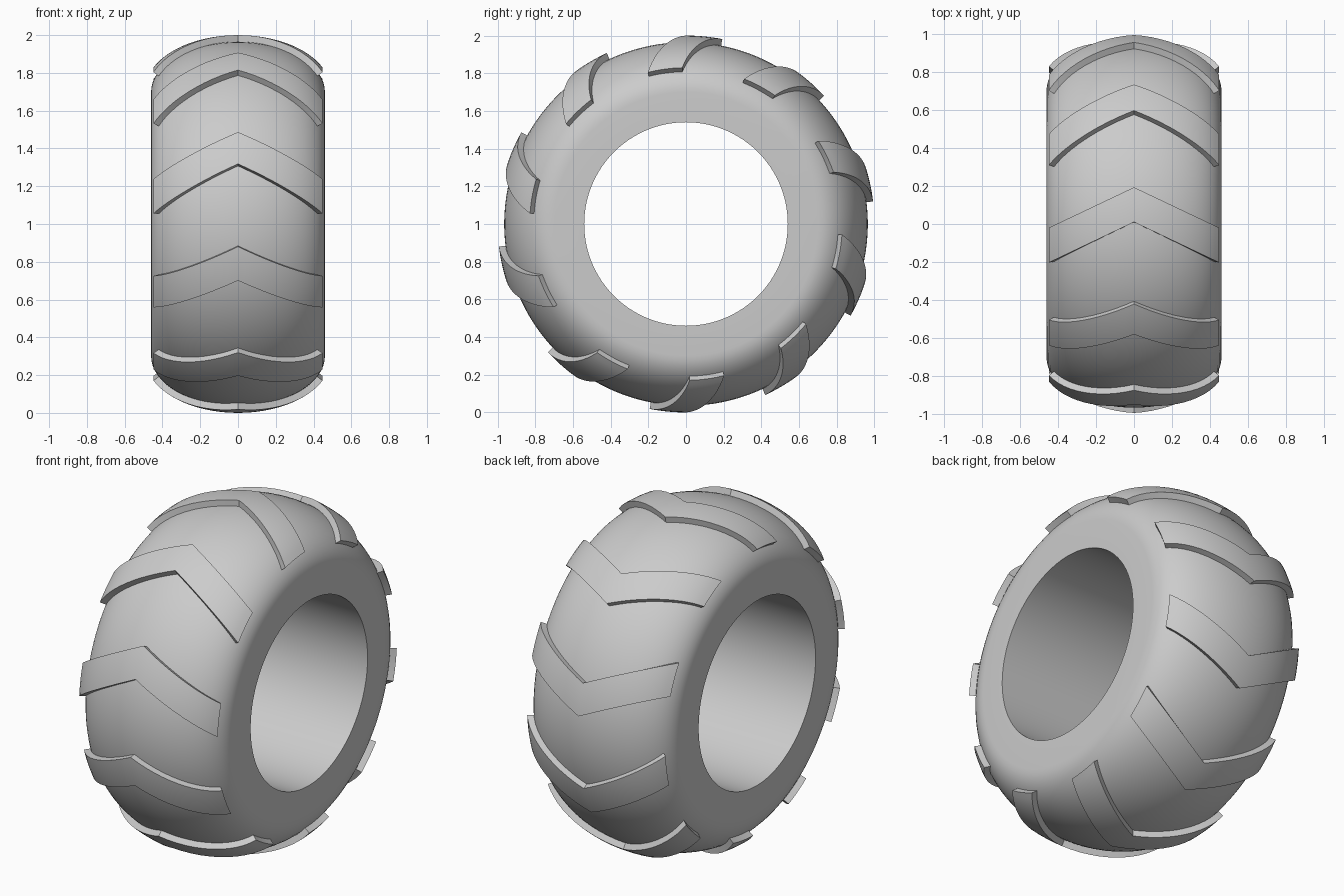
import bpy, bmesh
from math import sin, cos, pi, asin, radians
from mathutils import Vector, Matrix

cube = bpy.data.objects.get("Cube")
if cube:
    bpy.data.objects.remove(cube, do_unlink=True)

HALF_WIDTH, BORE, SHOULDER, CROWN = 0.46, 0.54, 0.70, 0.265
TREAD_COUNT, TREAD_HEIGHT = 10, 0.035

rubber = bpy.data.materials.new("grey rubber")
rubber.use_nodes = True
grey = (0.6, 0.6, 0.6, 1)
rubber.diffuse_color = grey
rubber.node_tree.nodes["Principled BSDF"].inputs["Base Color"].default_value = grey


def crown_point(t, offset=0.0):
    """Width and radius on the elliptical crown, pushed out along its normal."""
    normal = Vector((CROWN * sin(t), HALF_WIDTH * cos(t))).normalized()
    return Vector((HALF_WIDTH * sin(t), SHOULDER + CROWN * cos(t))) + normal * offset


def finish(bm, name):
    bmesh.ops.recalc_face_normals(bm, faces=bm.faces)
    mesh = bpy.data.meshes.new(name)
    bm.to_mesh(mesh)
    bm.free()
    mesh.materials.append(rubber)
    return mesh


def place(mesh, name, turn=0.0):
    obj = bpy.data.objects.new(name, mesh)
    bpy.context.collection.objects.link(obj)
    obj.location.z = 1
    obj.rotation_euler.x = turn
    return obj


def smooth(obj):
    bpy.ops.object.select_all(action="DESELECT")
    obj.select_set(True)
    bpy.context.view_layer.objects.active = obj
    bpy.ops.object.shade_smooth_by_angle(angle=radians(30))


# Tyre body: closed profile revolved around the axle
bm = bmesh.new()
steps = 32
profile = [crown_point(-pi / 2 + pi * i / steps) for i in range(steps + 1)]
profile += [Vector((HALF_WIDTH, BORE)), Vector((-HALF_WIDTH, BORE))]
verts = [bm.verts.new((x, 0, r)) for x, r in profile]
edges = [bm.edges.new((v, verts[i - 1])) for i, v in enumerate(verts)]
bmesh.ops.spin(bm, geom=verts + edges, cent=(0, 0, 0), axis=(1, 0, 0),
               angle=2 * pi, steps=128, use_merge=True)
bmesh.ops.remove_doubles(bm, verts=bm.verts, dist=0.0001)
smooth(place(finish(bm, "tyre_body"), "tyre_body"))

# Chevron tread block: a curved strip with its point leading
bm = bmesh.new()
columns, rows = 24, 8
reach = asin(0.42 / HALF_WIDTH)
loops = []
for c in range(columns + 1):
    t = reach * (2 * c / columns - 1)
    x_top, r_top = crown_point(t, TREAD_HEIGHT)
    x_low, r_low = crown_point(t, -0.01)
    trail = 0.01 - 0.475 * abs(x_top)
    angles = [asin((trail + 0.183 * j / rows) / r_top) for j in range(rows + 1)]
    ring = [(x_top, r_top * sin(a), r_top * cos(a)) for a in angles]
    ring += [(x_low, r_low * sin(a), r_low * cos(a)) for a in reversed(angles)]
    loops.append([bm.verts.new(p) for p in ring])
for one, two in zip(loops, loops[1:]):
    for k in range(len(one)):
        bm.faces.new((one[k - 1], one[k], two[k], two[k - 1]))
for end in (loops[0], loops[-1]):
    for j in range(rows):
        bm.faces.new((end[j], end[j + 1], end[-2 - j], end[-1 - j]))
tread_mesh = finish(bm, "tread_block")

# Ring of treads sharing one mesh
treads = [place(tread_mesh, f"tread_block_{n + 1}", 2 * pi * n / TREAD_COUNT)
          for n in range(TREAD_COUNT)]
smooth(treads[0])
